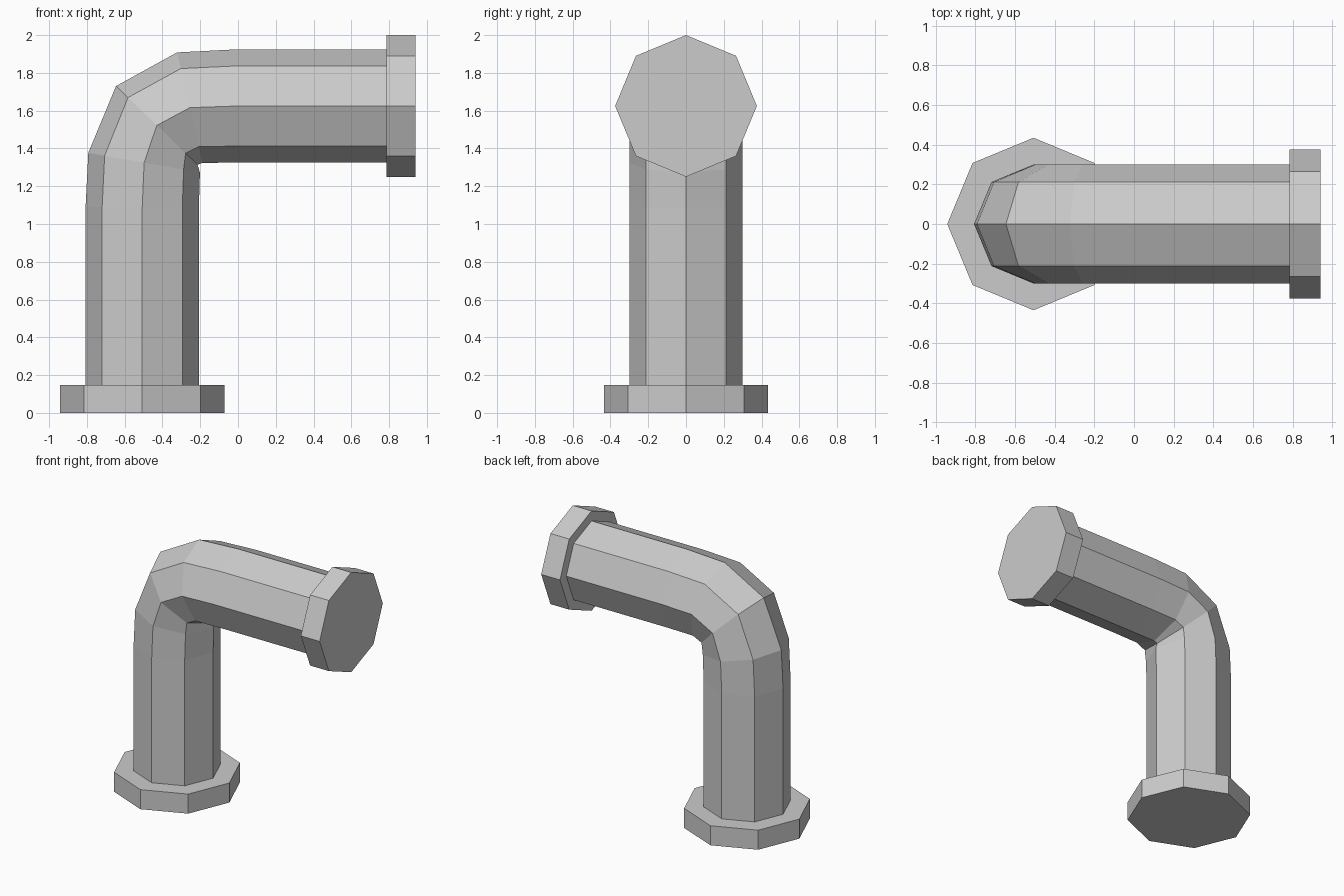
import bpy, bmesh
from math import sin, cos, pi, radians

if "Cube" in bpy.data.objects:
    bpy.data.objects.remove(bpy.data.objects["Cube"])

SIDES = 8

# Octagonal sections along the pipe: centre x, centre z, tilt in degrees, radius
sections = [
    # floor flange
    (-0.507, 0.0, 0, 0.435),
    (-0.507, 0.147, 0, 0.435),
    # upright and elbow
    (-0.507, 0.147, 0, 0.30),
    (-0.507, 1.09, 0, 0.30),
    (-0.497, 1.325, 10, 0.30),
    (-0.43, 1.522, 44, 0.30),
    (-0.255, 1.616, 77, 0.30),
    (0.0, 1.625, 90, 0.30),
    # horizontal run and end flange
    (0.785, 1.625, 90, 0.30),
    (0.785, 1.625, 90, 0.375),
    (0.941, 1.625, 90, 0.375),
]


def ring(bm, cx, cz, tilt, r):
    """Octagon whose first corner points to the outside of the bend."""
    t = radians(tilt)
    verts = []
    for i in range(SIDES):
        a = 2 * pi * i / SIDES
        u, v = r * cos(a), r * sin(a)
        verts.append(bm.verts.new((cx - u * cos(t), v, cz + u * sin(t))))
    return verts


# Loft the sections into one closed skin
bm = bmesh.new()
rings = [ring(bm, *s) for s in sections]
for a, b in zip(rings, rings[1:]):
    for i in range(SIDES):
        j = (i + 1) % SIDES
        bm.faces.new((a[i], a[j], b[j], b[i]))
bm.faces.new(rings[0])
bm.faces.new(rings[-1])
bmesh.ops.recalc_face_normals(bm, faces=bm.faces)

mesh = bpy.data.meshes.new("flanged_elbow_pipe")
bm.to_mesh(mesh)
bm.free()
pipe = bpy.data.objects.new("flanged_elbow_pipe", mesh)
bpy.context.collection.objects.link(pipe)
